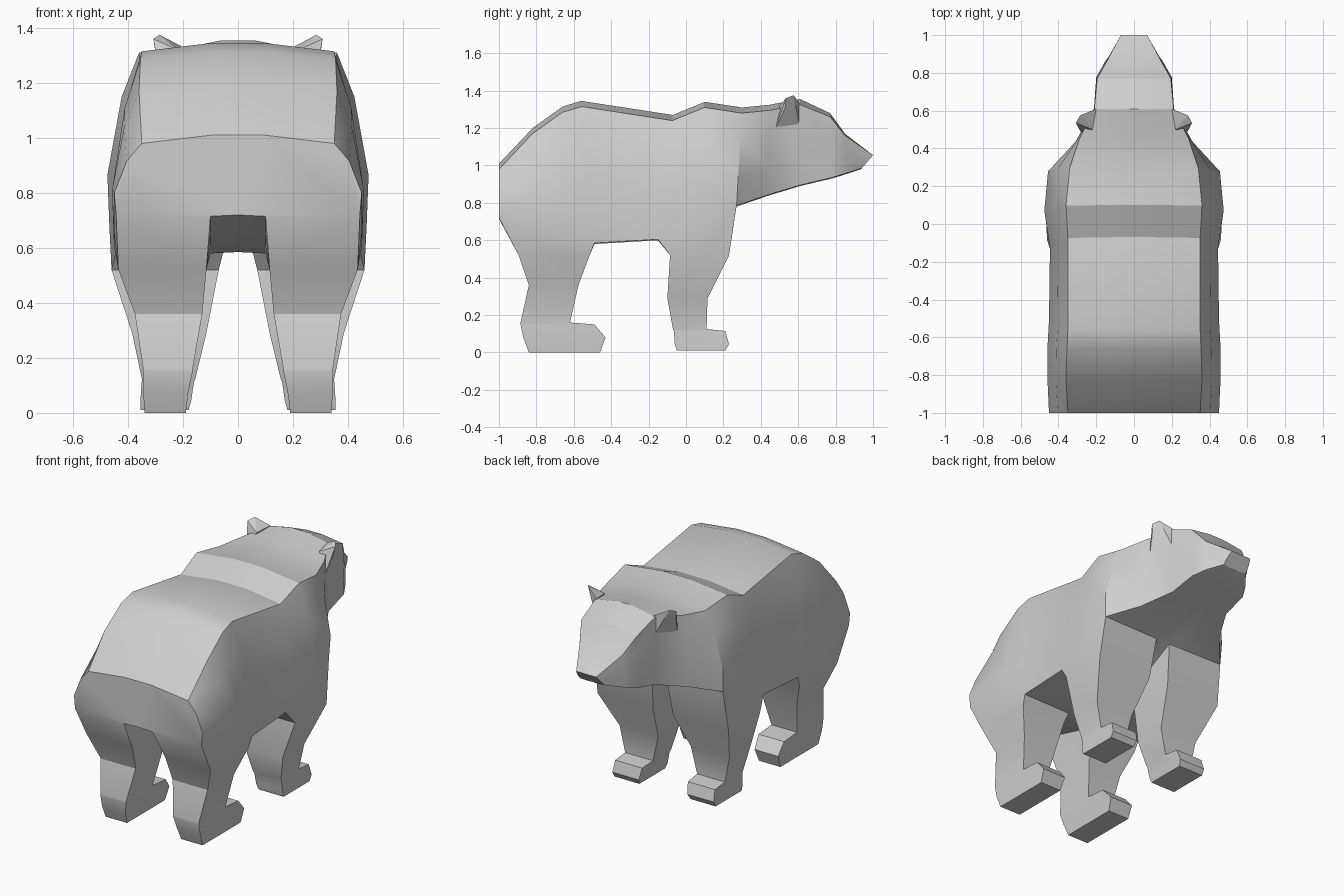
import bpy, bmesh
from mathutils import Matrix

cube = bpy.data.objects.get("Cube")
if cube:
    bpy.data.objects.remove(cube, do_unlink=True)

grey = bpy.data.materials.new("warm_grey")
grey.use_nodes = True
colour = (0.62, 0.62, 0.62, 1)
grey.diffuse_color = colour
grey.node_tree.nodes["Principled BSDF"].inputs["Base Color"].default_value = colour


def lerp(a, b, t):
    return a + (b - a) * t


def finish(name, bm, angle):
    """Mirror the +x half, then shade and link the part."""
    bmesh.ops.mirror(bm, geom=bm.verts[:] + bm.edges[:] + bm.faces[:],
                     matrix=Matrix.Identity(4), merge_dist=0.001, axis='X')
    bmesh.ops.remove_doubles(bm, verts=bm.verts[:], dist=0.0005)
    bmesh.ops.recalc_face_normals(bm, faces=bm.faces[:])
    mesh = bpy.data.meshes.new(name)
    bm.to_mesh(mesh)
    bm.free()
    mesh.materials.append(grey)
    obj = bpy.data.objects.new(name, mesh)
    bpy.context.collection.objects.link(obj)
    bpy.ops.object.select_all(action='DESELECT')
    obj.select_set(True)
    bpy.context.view_layer.objects.active = obj
    bpy.ops.object.shade_smooth_by_angle(angle=angle)


# Torso and head sections from rump to nose:
# top y, bottom y, top z, bottom z, top half width, widest half width, edge drop
SECTIONS = [
    (-1.00, -1.00, 1.01, 0.72, 0.35, 0.450, 0.03),
    (-0.82, -0.83, 1.20, 0.66, 0.36, 0.458, 0.03),
    (-0.66, -0.65, 1.315, 0.61, 0.355, 0.458, 0.03),
    (-0.56, -0.49, 1.345, 0.585, 0.35, 0.450, 0.03),
    (-0.07, -0.15, 1.27, 0.605, 0.35, 0.445, 0.03),
    (0.10, 0.06, 1.34, 0.68, 0.36, 0.475, 0.03),
    (0.30, 0.27, 1.31, 0.785, 0.34, 0.455, 0.03),
    (0.45, 0.43, 1.325, 0.84, 0.29, 0.310, 0.03),
    (0.61, 0.61, 1.355, 0.895, 0.21, 0.212, 0.03),
    (0.77, 0.78, 1.28, 0.935, 0.195, 0.200, 0.02),
    (0.85, 0.86, 1.17, 0.96, 0.15, 0.155, 0.01),
    (1.00, 0.94, 1.055, 0.985, 0.07, 0.085, 0.00),
]
# Leg spans (first section, last section, inner x) and levels going down:
# z, rear y, front y, inner x, outer x
LEGS = [
    (0, 3, 0.10, [
        (0.52, -0.895, -0.515, 0.115, 0.435),
        (0.36, -0.84, -0.575, 0.13, 0.375),
        (0.16, -0.885, -0.62, 0.165, 0.345),
        (0.15, -0.885, -0.49, 0.165, 0.345),
        (0.08, -0.87, -0.43, 0.18, 0.345),
        (0.00, -0.84, -0.46, 0.19, 0.34)]),
    (4, 6, 0.05, [
        (0.52, -0.085, 0.23, 0.07, 0.46),
        (0.29, -0.10, 0.115, 0.115, 0.385),
        (0.125, -0.07, 0.11, 0.155, 0.35),
        (0.115, -0.065, 0.21, 0.16, 0.35),
        (0.045, -0.06, 0.23, 0.17, 0.355),
        (0.01, -0.05, 0.21, 0.18, 0.355)]),
]

bm = bmesh.new()
rings = []
for i, (yt, yb, zt, zb, wt, wm, drop) in enumerate(SECTIONS):
    inner = 0.10 if i < 4 else min(0.05, wt * 0.4)
    ze, zm = zt - drop, lerp(zb, zt, 0.28)
    outline = [(0, zt), (wt * 0.28, zt), (wt, ze),
               (lerp(wt, wm, 0.55), lerp(ze, zm, 0.36)), (wm, zm),
               (wm * 0.985, zb), (inner, zb - 0.005), (0, zb)]
    rings.append([bm.verts.new((x, lerp(yb, yt, (z - zb) / (zt - zb)), z))
                  for x, z in outline])

# Skin the torso, leaving openings where the legs begin
for i in range(len(rings) - 1):
    a, b = rings[i], rings[i + 1]
    for k in range(7):
        opening = k == 5 and any(s <= i < e for s, e, _, _ in LEGS)
        if not opening:
            bm.faces.new((a[k], a[k + 1], b[k + 1], b[k]))
bm.faces.new(rings[0])
bm.faces.new(rings[-1])

# Draw the legs and paws down from the openings
for start, end, _, levels in LEGS:
    span = range(start, end + 1)
    ring = [rings[i][6] for i in span] + [rings[i][5] for i in reversed(span)]
    y0, y1 = SECTIONS[start][1], SECTIONS[end][1]
    ts = [(SECTIONS[i][1] - y0) / (y1 - y0) for i in span]
    for z, rear, front, xi, xo in levels:
        new = [bm.verts.new((xi, lerp(rear, front, t), z)) for t in ts]
        new += [bm.verts.new((xo, lerp(rear, front, t), z)) for t in reversed(ts)]
        n = len(ring)
        for k in range(n):
            j = (k + 1) % n
            bm.faces.new((ring[k], ring[j], new[j], new[k]))
        ring = new
    bm.faces.new(ring)
finish("bear_body", bm, 0.5)

# Small pointed ears on the sides of the head
bm = bmesh.new()
for p in [(0.27, 0.465, 1.165), (0.30, 0.53, 1.31), (0.308, 0.535, 1.36),
          (0.285, 0.575, 1.375), (0.20, 0.61, 1.33), (0.20, 0.61, 1.20),
          (0.22, 0.50, 1.32)]:
    bm.verts.new(p)
bmesh.ops.convex_hull(bm, input=bm.verts[:])
finish("ears", bm, 0.35)
